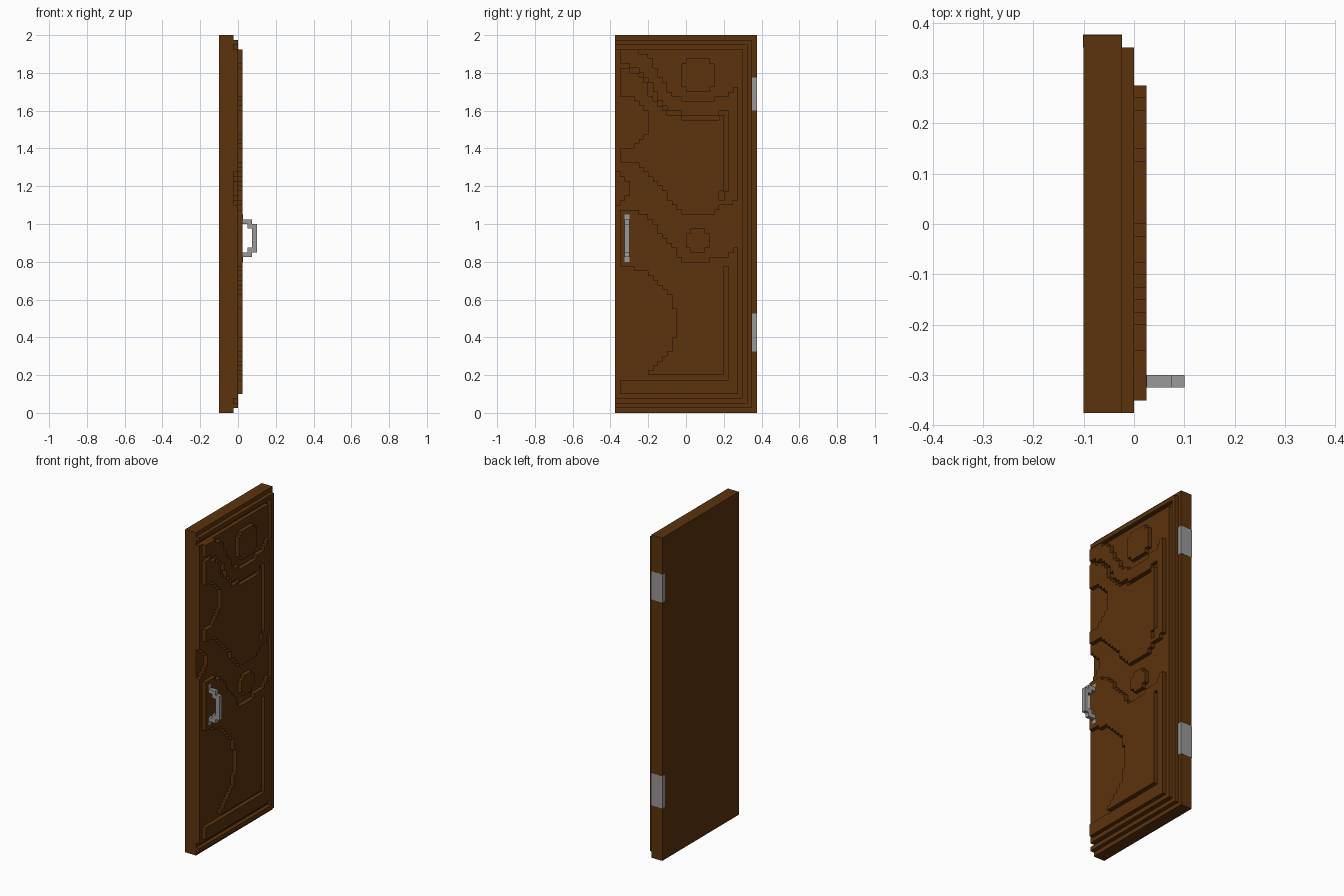
import bpy, bmesh

if "Cube" in bpy.data.objects:
    bpy.data.objects.remove(bpy.data.objects["Cube"])

V = 0.025                      # block size
NJ, NK = 30, 80                # blocks across y and up z
BACK, LEVELS = -0.1, (-0.025, 0.0, 0.025)


def material(name, rgb):
    m = bpy.data.materials.new(name)
    m.diffuse_color = (*rgb, 1)
    m.use_nodes = True
    m.node_tree.nodes["Principled BSDF"].inputs["Base Color"].default_value = m.diffuse_color
    return m


WOOD = material("dark brown wood", (0.107, 0.033, 0.0040))
METAL = material("grey metal", (0.319, 0.319, 0.319))


def finish(name, bm, mat):
    me = bpy.data.meshes.new(name)
    bm.to_mesh(me)
    bm.free()
    me.materials.append(mat)
    ob = bpy.data.objects.new(name, me)
    bpy.context.collection.objects.link(ob)
    return ob


def box(name, x, y, z, mat):
    bm = bmesh.new()
    bmesh.ops.create_cube(bm, size=1)
    for v in bm.verts:
        v.co = [r[0] if c < 0 else r[1] for c, r in zip(v.co, (x, y, z))]
    return finish(name, bm, mat)


def steps(*runs):
    """Expand (count, height) runs into a per-column list."""
    return [h for n, h in runs for _ in range(n)]


# Curved panel borders, one height per column from j = 1
UPPER_TOP = steps((4, 77), (2, 76), (1, 75), (1, 73), (1, 71), (1, 70), (1, 68),
                  (2, 67), (7, 66), (3, 67), (1, 68), (1, 69))
UPPER_LOW = steps((4, 53), (1, 52), (1, 51), (1, 50), (1, 49), (1, 48), (1, 47), (1, 45),
                  (1, 44), (1, 43), (7, 42), (1, 43), (3, 44), (1, 45))
LOWER_TOP = steps((4, 43), (2, 42), (1, 41), (1, 40), (1, 38), (1, 37), (1, 36),
                  (1, 35), (1, 33), (6, 32), (4, 33), (1, 34), (1, 35))
# Groove following the upper curve: (low, high) for columns 1..22
GROOVE = steps((2, (73, 74)), (2, (72, 73)), (1, (71, 72)), (1, (70, 71)), (1, (67, 70)),
               (1, (66, 68)), (1, (65, 66)), (1, (64, 65)), (3, (63, 64)),
               (8, (62, 63)), (1, (63, 64)))


def disc(j, k, cj, ck, r):
    return (j + .5 - cj) ** 2 + (k + .5 - ck) ** 2 < r * r


def level(j, k):
    if j < 0 or k < 0 or j >= NJ or k >= NK:
        return -1
    # stepped border: edge, rim, groove
    if j == 29 or k in (0, 79):
        return 0
    if j == 28 or k in (1, 78):
        return 1
    if j == 27 or k in (2, 77):
        return 0
    # half-round lock recess on the opening edge
    if disc(j, k, 0, 47.5, 3.1):
        return 0
    # round bosses
    if disc(j, k, 17.5, 71.5, 3.7) or disc(j, k, 17.5, 36.5, 2.75):
        return 2
    if not 1 <= j <= 25:
        return 1
    i = j - 1
    # upper panel
    if UPPER_LOW[i] <= k < UPPER_TOP[i]:
        groove = j <= 22 and GROOVE[i][0] <= k < GROOVE[i][1]
        groove = groove or (j == 23 and 47 <= k < 64) or (j == 22 and 45 <= k < 47)
        return 1 if groove or disc(j, k, 1, 61.5, 6) else 2
    # lower panel
    if 4 <= k < LOWER_TOP[i]:
        groove = (k == 7 and j <= 23) or (j == 23 and 7 <= k < 31)
        return 1 if groove or disc(j, k, 1, 19, 12) else 2
    return 1


# Door leaf: stepped relief with closed edges and flat back
bm = bmesh.new()


def quad(*pts):
    bm.faces.new([bm.verts.new((x, j * V - 0.375, k * V)) for x, j, k in pts])


for j in range(NJ):
    for k in range(NK):
        n = level(j, k)
        quad(*[(LEVELS[n], a, b) for a, b in ((j, k), (j + 1, k), (j + 1, k + 1), (j, k + 1))])
        quad(*[(BACK, a, b) for a, b in ((j, k), (j, k + 1), (j + 1, k + 1), (j + 1, k))])
        sides = (((1, 0), (j + 1, k), (j + 1, k + 1)), ((-1, 0), (j, k + 1), (j, k)),
                 ((0, 1), (j + 1, k + 1), (j, k + 1)), ((0, -1), (j, k), (j + 1, k)))
        for (dj, dk), a, b in sides:
            m = level(j + dj, k + dk)
            ladder = (BACK,) + LEVELS
            for s in range(m + 1, n + 1):
                lo, hi = ladder[s], ladder[s + 1]
                quad((lo, *a), (lo, *b), (hi, *b), (hi, *a))
bmesh.ops.remove_doubles(bm, verts=bm.verts, dist=1e-4)
bmesh.ops.dissolve_limit(bm, angle_limit=0.01, verts=bm.verts, edges=bm.edges)
finish("door_leaf", bm, WOOD)

# Hinges let into the edge
E = 0.001
for name, z in (("upper_hinge", (1.6, 1.775)), ("lower_hinge", (0.325, 0.525))):
    box(name, (-0.1 - E, -0.025 + E), (0.35, 0.375 + E), z, METAL)

# Pull handle: grip, then mirrored arms, elbows and foot plates
HY = (-0.325, -0.3)
box("handle_grip", (0.075, 0.1), HY, (0.85, 1.0), METAL)
MID = 0.925
for side, s in (("lower", -1), ("upper", 1)):
    def span(a, b):
        return tuple(sorted((MID + s * a, MID + s * b)))
    box(side + "_handle_arm", (0.025, 0.075), HY, span(0.075, 0.1), METAL)
    box(side + "_handle_elbow", (0.05, 0.075), HY, span(0.05, 0.075), METAL)
    box(side + "_handle_plate", (0.02, 0.025 + E), HY, span(0.075, 0.125), METAL)
